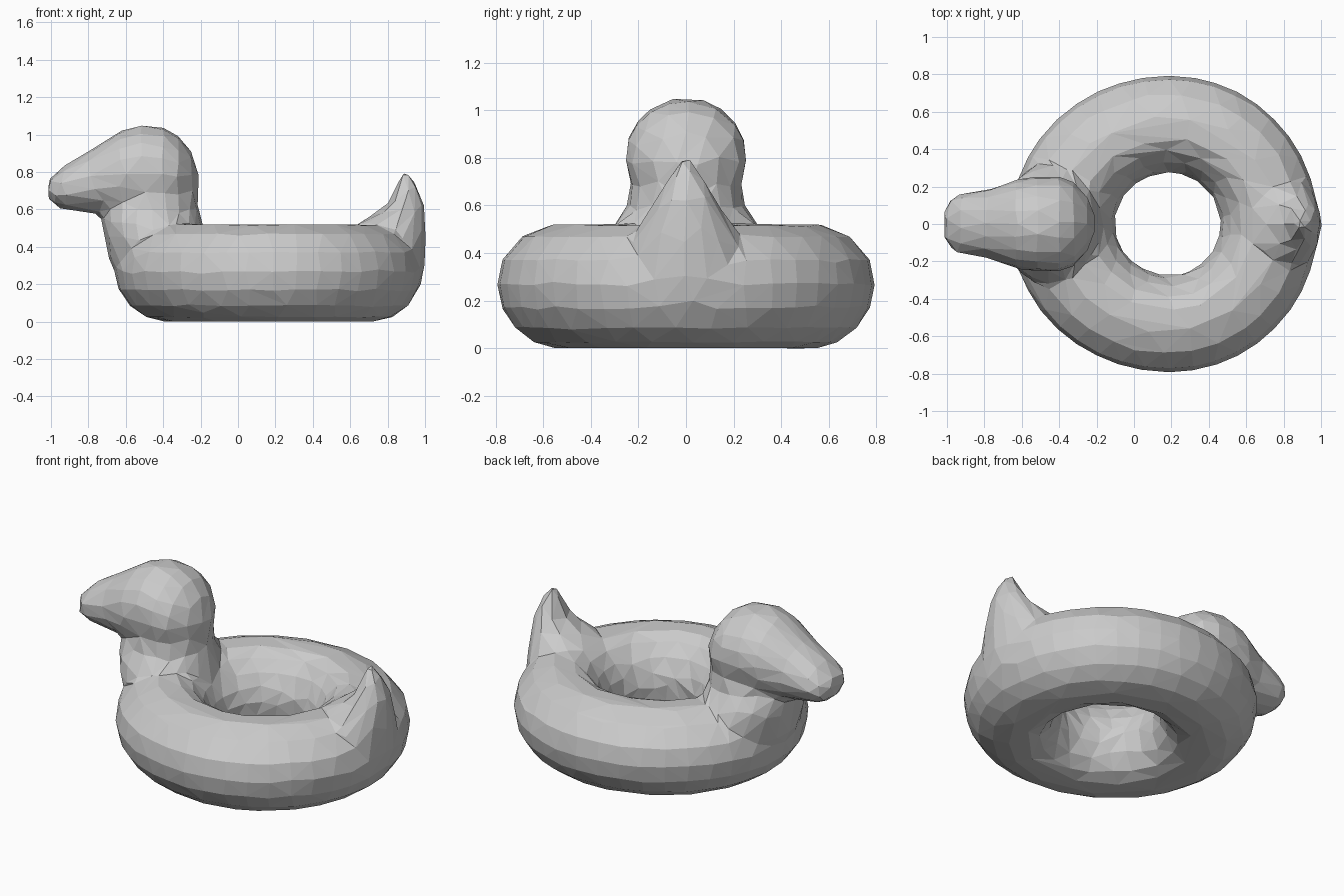
import bpy
import bmesh
from math import cos, sin, tau

cube = bpy.data.objects.get("Cube")
if cube:
    bpy.data.objects.remove(cube, do_unlink=True)

bm = bmesh.new()


def bridge(loops, closed=False):
    """Skin a list of point loops, capped at the ends or joined into a ring."""
    rows = [[bm.verts.new(p) for p in loop] for loop in loops]
    n = len(rows[0])
    pairs = list(zip(rows, rows[1:]))
    if closed:
        pairs.append((rows[-1], rows[0]))
    for a, b in pairs:
        for i in range(n):
            j = (i + 1) % n
            bm.faces.new((a[i], a[j], b[j], b[i]))
    if not closed:
        bm.faces.new(rows[0][::-1])
        bm.faces.new(rows[-1])


def angles(n):
    return [tau * i / n for i in range(n)]


def upright_loft(sections):
    """Stack ellipses given as height, min x, max x, half width."""
    bridge([[((a + b) / 2 + (b - a) / 2 * cos(t), w * sin(t), z)
             for t in angles(20)] for z, a, b, w in sections])


def forward_loft(sections):
    """Line up ellipses given as x, min height, max height, half width."""
    bridge([[(x, w * cos(t), (a + b) / 2 + (b - a) / 2 * sin(t))
             for t in angles(20)] for x, a, b, w in sections])


def ring_point(r, z, t):
    """Point on the ring, which is a little longer towards the breast."""
    stretch = 1.07 if cos(t) < 0 else 1.0
    return (0.19 + stretch * r * cos(t), r * sin(t), z)


# Inflated ring: radius and height profile turned about its own centre
ring_profile = [
    (0.44, 0), (0.55, 0), (0.64, 0.025), (0.72, 0.085), (0.775, 0.17),
    (0.795, 0.27), (0.775, 0.37), (0.69, 0.47), (0.57, 0.52),
    (0.46, 0.52), (0.39, 0.48), (0.33, 0.41), (0.29, 0.33),
    (0.272, 0.25), (0.285, 0.17), (0.32, 0.09), (0.37, 0.03),
]
bridge([[ring_point(r, z, t) for r, z in ring_profile]
        for t in angles(40)], closed=True)

# Neck and breast
upright_loft([
    (0.10, -0.50, -0.25, 0.16), (0.20, -0.62, -0.20, 0.25),
    (0.33, -0.69, -0.16, 0.31), (0.45, -0.715, -0.17, 0.33),
    (0.53, -0.73, -0.19, 0.30), (0.60, -0.725, -0.21, 0.245),
    (0.68, -0.70, -0.215, 0.235), (0.80, -0.68, -0.22, 0.24),
])

# Head running forward into the beak
forward_loft([
    (-1.015, 0.66, 0.76, 0.07), (-0.98, 0.62, 0.79, 0.14),
    (-0.93, 0.60, 0.835, 0.162), (-0.79, 0.58, 0.915, 0.185),
    (-0.72, 0.57, 0.965, 0.205), (-0.63, 0.56, 1.02, 0.24),
    (-0.52, 0.56, 1.055, 0.255), (-0.40, 0.57, 1.04, 0.255),
    (-0.32, 0.58, 0.995, 0.225), (-0.25, 0.64, 0.91, 0.145),
    (-0.21, 0.70, 0.80, 0.05),
])

# Upturned pointed tail
upright_loft([
    (0.20, 0.65, 0.98, 0.28), (0.32, 0.60, 1.0, 0.27),
    (0.45, 0.59, 1.005, 0.24), (0.53, 0.64, 1.0, 0.19),
    (0.58, 0.74, 1.0, 0.15), (0.64, 0.81, 0.99, 0.115),
    (0.72, 0.845, 0.96, 0.07), (0.795, 0.87, 0.915, 0.025),
])

bmesh.ops.recalc_face_normals(bm, faces=bm.faces)
mesh = bpy.data.meshes.new("duck_float")
bm.to_mesh(mesh)
bm.free()
duck = bpy.data.objects.new("duck_float", mesh)
bpy.context.collection.objects.link(duck)

# Plain grey surface
grey = bpy.data.materials.new("plain_grey")
grey.use_nodes = True
colour = (0.6, 0.6, 0.6, 1)
grey.diffuse_color = colour
grey.node_tree.nodes["Principled BSDF"].inputs["Base Color"].default_value = colour
mesh.materials.append(grey)

# Fuse the parts into one skin, soften the joins, then facet it
fuse = duck.modifiers.new("fuse", 'REMESH')
fuse.mode = 'VOXEL'
fuse.voxel_size = 0.022
soften = duck.modifiers.new("soften", 'SMOOTH')
soften.factor = 0.5
soften.iterations = 8
facet = duck.modifiers.new("facet", 'DECIMATE')
facet.ratio = 0.026
